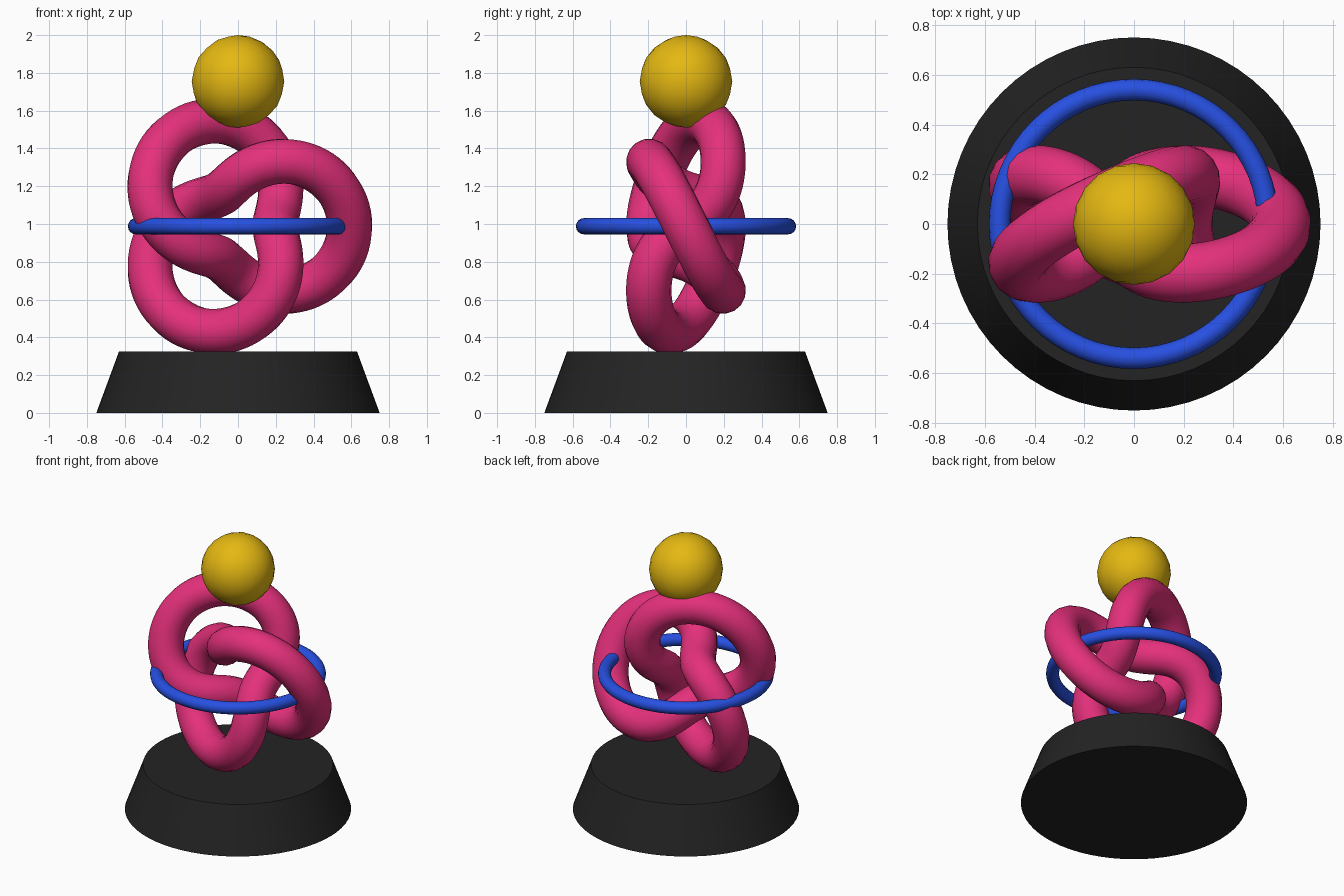
import bpy
import math

if "Cube" in bpy.data.objects:
    bpy.data.objects.remove(bpy.data.objects["Cube"])

KNOT_Z = 0.988     # height of the knot and ring centre
SCALE = 0.197      # knot unit size
TUBE = 0.12        # knot tube radius


def material(name, rgb):
    m = bpy.data.materials.new(name)
    m.diffuse_color = (*rgb, 1.0)
    m.use_nodes = True
    m.node_tree.nodes["Principled BSDF"].inputs["Base Color"].default_value = m.diffuse_color
    return m


def finish(name, mat):
    """Name the active object, colour it and smooth its rounded faces."""
    ob = bpy.context.object
    ob.name = name
    ob.data.materials.clear()
    ob.data.materials.append(mat)
    bpy.ops.object.shade_smooth_by_angle(angle=math.radians(35))
    return ob


black = material("charcoal black", (0.017, 0.017, 0.017))
pink = material("hot pink", (0.78, 0.03, 0.2))
blue = material("royal blue", (0.02, 0.08, 0.76))
gold = material("golden yellow", (0.78, 0.48, 0.006))

# Tapered round pedestal
bpy.ops.mesh.primitive_cone_add(vertices=64, radius1=0.75, radius2=0.63,
                                depth=0.325, location=(0, 0, 0.1625))
finish("pedestal", black)

# Trefoil knot: a round tube swept along a closed path facing the front
curve = bpy.data.curves.new("knot_path", "CURVE")
curve.dimensions = "3D"
curve.bevel_depth = TUBE
curve.bevel_resolution = 6
steps = 240
spline = curve.splines.new("POLY")
spline.points.add(steps - 1)
spline.use_cyclic_u = True
for i, p in enumerate(spline.points):
    t = 2 * math.pi * i / steps
    r = SCALE * (2 + math.cos(3 * t))
    p.co = (r * math.cos(2 * t), -SCALE * math.sin(3 * t),
            KNOT_Z + r * math.sin(2 * t), 1)
knot = bpy.data.objects.new("knot", curve)
bpy.context.collection.objects.link(knot)
bpy.ops.object.select_all(action="DESELECT")
knot.select_set(True)
bpy.context.view_layer.objects.active = knot
bpy.ops.object.convert(target="MESH")
finish("knot", pink)

# Thin level ring threaded through the knot
bpy.ops.mesh.primitive_torus_add(major_radius=0.54, minor_radius=0.043,
                                 major_segments=64, minor_segments=16,
                                 location=(0, 0, KNOT_Z))
finish("ring", blue)

# Ball on top
bpy.ops.mesh.primitive_ico_sphere_add(subdivisions=3, radius=0.245,
                                      location=(0, 0, 1.755))
finish("ball", gold)
